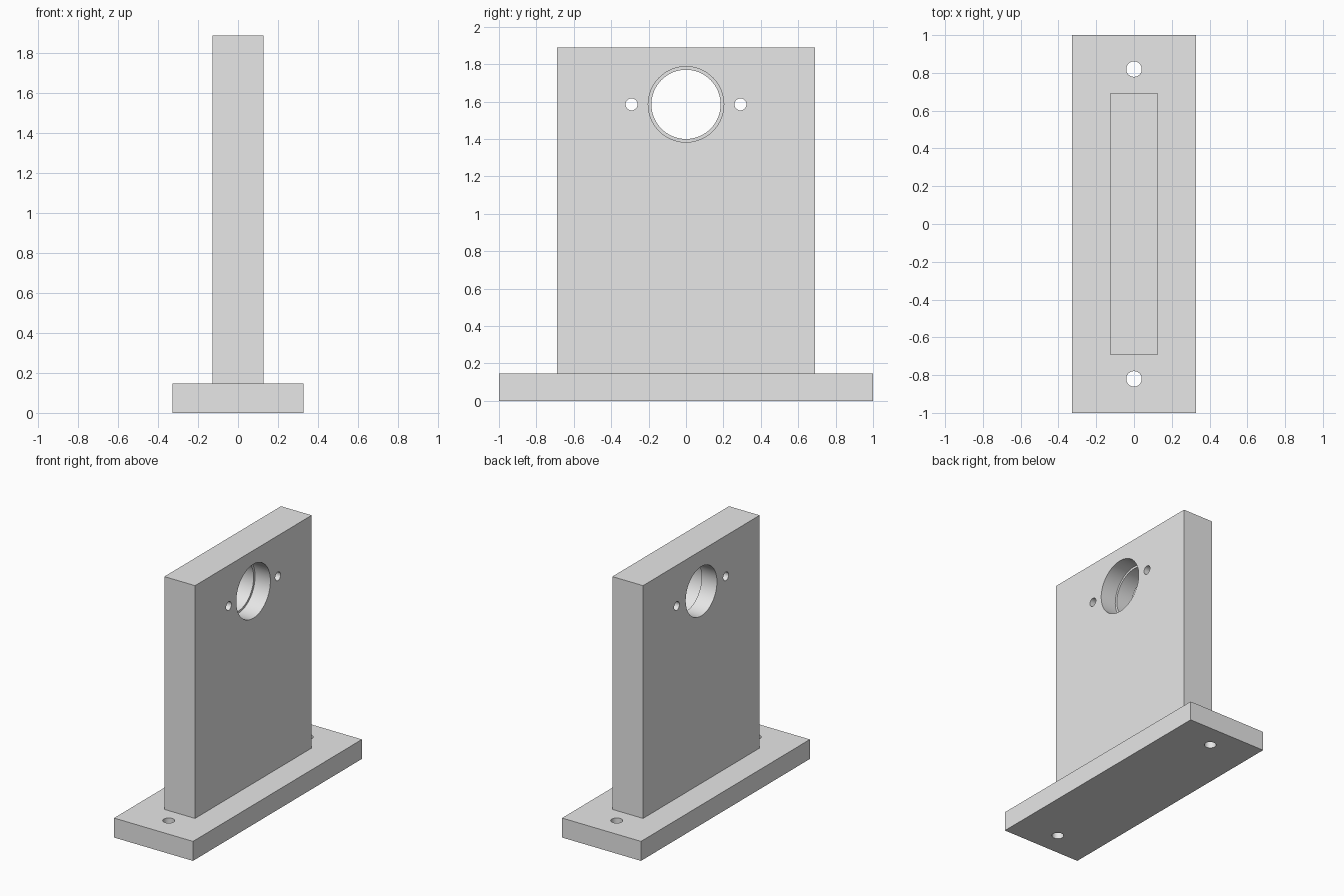
import bpy
import math

if "Cube" in bpy.data.objects:
    bpy.data.objects.remove(bpy.data.objects["Cube"], do_unlink=True)

BASE_TOP, HEIGHT = 0.146, 1.89
BORE_Z = 1.585

grey = bpy.data.materials.new("plain grey")
grey.use_nodes = True
grey.diffuse_color = (0.8, 0.8, 0.8, 1)
grey.node_tree.nodes["Principled BSDF"].inputs["Base Color"].default_value = (0.8, 0.8, 0.8, 1)


def block(name, width, depth, bottom, top):
    """Box centred on x and y, between two heights."""
    bpy.ops.mesh.primitive_cube_add(size=1, location=(0, 0, (bottom + top) / 2))
    ob = bpy.context.object
    ob.name = name
    ob.scale = (width, depth, top - bottom)
    bpy.ops.object.transform_apply(location=False, rotation=False, scale=True)
    ob.data.materials.append(grey)
    return ob


def drill(ob, radius, length, centre, along_x=False, sides=64):
    """Cut a round hole through ob along z, or along x."""
    bpy.ops.mesh.primitive_cylinder_add(
        vertices=sides, radius=radius, depth=length, location=centre,
        rotation=(0, math.pi / 2 if along_x else 0, 0))
    cutter = bpy.context.object
    cutter.name = "hole_cutter"
    cutter.hide_render = True
    cutter.data.materials.append(grey)
    mod = ob.modifiers.new("hole", "BOOLEAN")
    mod.operation = "DIFFERENCE"
    mod.solver = "EXACT"
    mod.object = cutter
    bpy.ops.object.select_all(action="DESELECT")
    ob.select_set(True)
    bpy.context.view_layer.objects.active = ob
    bpy.ops.object.modifier_apply(modifier=mod.name)
    bpy.data.objects.remove(cutter, do_unlink=True)


# Base plate and upright wall
base = block("base_plate", 0.654, 2.0, 0, BASE_TOP)
wall = block("upright_wall", 0.254, 1.38, BASE_TOP, HEIGHT)

# Stepped bore: narrow all the way through, wider on the left half
drill(wall, 0.185, 1.0, (0, 0, BORE_Z), along_x=True)
drill(wall, 0.202, 0.5, (0.25, 0, BORE_Z), along_x=True)

# Screw holes beside the bore and mounting holes in the base
for side in (-1, 1):
    drill(wall, 0.032, 1.0, (0, side * 0.291, BORE_Z), along_x=True, sides=32)
    drill(base, 0.041, 1.0, (0, side * 0.82, 0), sides=32)

# Smooth the hole walls, keep the edges sharp
for ob in (base, wall):
    bpy.ops.object.select_all(action="DESELECT")
    ob.select_set(True)
    bpy.context.view_layer.objects.active = ob
    bpy.ops.object.shade_smooth_by_angle(angle=math.radians(30))
